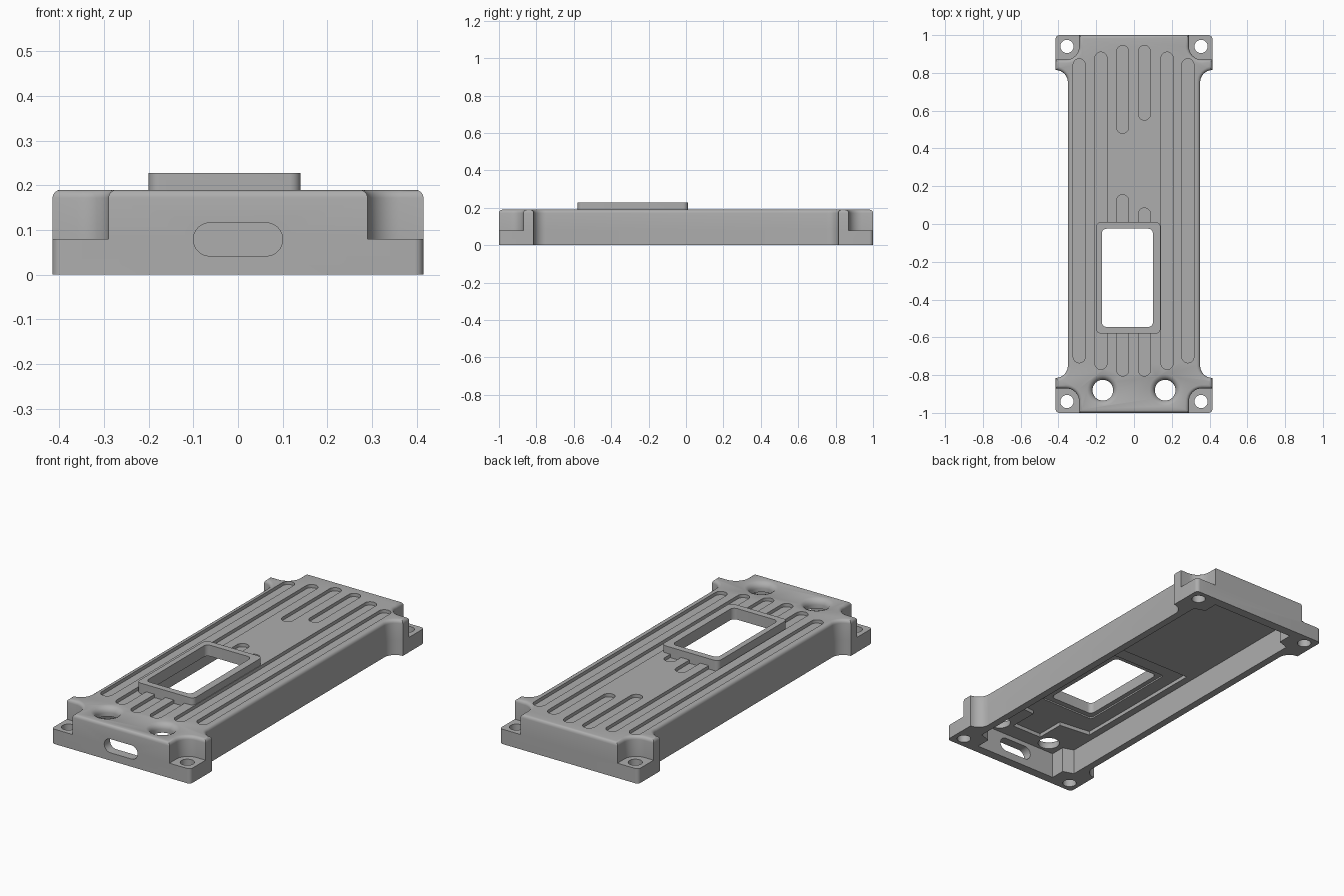
import bpy, bmesh
from math import sin, cos, pi, radians

if "Cube" in bpy.data.objects:
    bpy.data.objects.remove(bpy.data.objects["Cube"])

grey = bpy.data.materials.new("plain grey")
grey.use_nodes = True
grey.diffuse_color = (0.42, 0.42, 0.42, 1)
grey.node_tree.nodes["Principled BSDF"].inputs["Base Color"].default_value = grey.diffuse_color


def arc(cx, cy, r, start, end, n=8):
    """Points on a circular arc, angles in degrees."""
    angles = [radians(start + (end - start) * i / n) for i in range(n + 1)]
    return [(cx + r * cos(a), cy + r * sin(a)) for a in angles]


def rounded(x0, x1, y0, y1, r):
    """Rectangle outline with round corners; a full radius gives a slot."""
    corners = [(x1 - r, y1 - r), (x0 + r, y1 - r), (x0 + r, y0 + r), (x1 - r, y0 + r)]
    pts = []
    for i, (x, y) in enumerate(corners):
        pts += arc(x, y, r, 90 * i, 90 * i + 90)
    return pts


def four_way(quarter):
    """Mirror a quarter outline, ordered from the +x side to the +y end."""
    half = quarter + [(-x, y) for x, y in reversed(quarter)]
    return half + [(-x, -y) for x, y in half]


def prism(name, outlines, z0, z1, bevel=0, axis="z"):
    """Extrude outlines between two levels, with optional round top edges."""
    bm = bmesh.new()
    for pts in outlines:
        low, high = ([bm.verts.new((x, y, z)) for x, y in pts] for z in (z0, z1))
        bm.faces.new(low)
        bm.faces.new(high)
        for i in range(len(pts)):
            bm.faces.new((low[i - 1], low[i], high[i], high[i - 1]))
    bmesh.ops.remove_doubles(bm, verts=bm.verts, dist=0.0001)
    bmesh.ops.recalc_face_normals(bm, faces=bm.faces)
    if bevel:
        rim = [e for e in bm.edges if all(v.co.z > z1 - 0.001 for v in e.verts)]
        bmesh.ops.bevel(bm, geom=rim, offset=bevel, segments=4, profile=0.5, affect='EDGES')
    if axis == "y":
        for v in bm.verts:
            v.co = (v.co.x, v.co.z, v.co.y)
        bmesh.ops.recalc_face_normals(bm, faces=bm.faces)
    return finish(name, bm)


def finish(name, bm):
    mesh = bpy.data.meshes.new(name)
    bm.to_mesh(mesh)
    bm.free()
    mesh.materials.append(grey)
    ob = bpy.data.objects.new(name, mesh)
    bpy.context.collection.objects.link(ob)
    return ob


def turned(name, profile, centres, n=32):
    """Stacked rings following a (radius, height) profile."""
    bm = bmesh.new()
    for cx, cy in centres:
        rings = [[bm.verts.new((cx + r * cos(2 * pi * i / n), cy + r * sin(2 * pi * i / n), z))
                  for i in range(n)] for r, z in profile]
        bm.faces.new(rings[0])
        bm.faces.new(rings[-1])
        for a, b in zip(rings, rings[1:]):
            for i in range(n):
                bm.faces.new((a[i - 1], a[i], b[i], b[i - 1]))
    bmesh.ops.recalc_face_normals(bm, faces=bm.faces)
    return finish(name, bm)


def combine(target, tool, operation):
    """Apply a boolean and discard the tool."""
    mod = target.modifiers.new(tool.name, 'BOOLEAN')
    mod.object, mod.operation, mod.solver = tool, operation, 'EXACT'
    result = target.evaluated_get(bpy.context.evaluated_depsgraph_get())
    mesh = bpy.data.meshes.new_from_object(result)
    target.modifiers.clear()
    target.data = mesh
    bpy.data.objects.remove(tool)


# Cover: flanged base, then the notched upper body
TOP, FLANGE = 0.19, 0.08
flare = arc(0.415, 0.75, 0.065, 180, 90)
base = four_way(flare + arc(0.395, 0.98, 0.02, 0, 90))
upper = four_way(flare + [(0.415, 0.87)] + arc(0.36, 0.94, 0.07, 270, 180) + [(0.29, 1)])
cover = prism("cover", [base], 0, FLANGE)
combine(cover, prism("upper_body", [upper], FLANGE, TOP, bevel=0.018), 'UNION')

# Long round-ended grooves in the top
grooves = [(-0.29, -0.735, 0.875), (0.285, -0.735, 0.875),
           (-0.175, -0.77, 0.91), (0.175, -0.77, 0.91),
           (-0.06, 0.48, 0.945), (0.055, 0.55, 0.945),
           (-0.06, -0.1, 0.155), (0.055, -0.1, 0.085),
           (-0.06, -0.805, -0.5), (0.055, -0.805, -0.5)]
slots = [rounded(x - 0.032, x + 0.032, y0, y1, 0.0319) for x, y0, y1 in grooves]
combine(cover, prism("groove_cutter", slots, TOP - 0.018, 0.3), 'DIFFERENCE')

# Raised window frame
frame = rounded(-0.2, 0.14, -0.58, 0.01, 0.025)
combine(cover, prism("window_frame", [frame], 0.15, 0.228), 'UNION')

# Hollow underside with a stepped ceiling
cavity = four_way([(0.31, 0.85), (0.25, 0.87), (0.25, 0.95)])
combine(cover, prism("cavity_cutter", [cavity], -0.1, 0.14), 'DIFFERENCE')
pocket = [(-0.27, 0.1), (-0.27, -0.68), (-0.09, -0.7), (-0.09, -0.86),
          (0.09, -0.86), (0.09, -0.7), (0.27, -0.68), (0.27, 0.1)]
combine(cover, prism("pocket_cutter", [pocket], 0.05, 0.16), 'DIFFERENCE')
recess = rounded(-0.195, 0.135, -0.575, 0.005, 0.02)
combine(cover, prism("recess_cutter", [recess], 0.06, 0.168), 'DIFFERENCE')

# Window opening and front connector slot
window = rounded(-0.17, 0.1, -0.545, -0.025, 0.025)
combine(cover, prism("window_cutter", [window], -0.1, 0.4), 'DIFFERENCE')
port = rounded(-0.1, 0.1, 0.042, 0.116, 0.0369)
combine(cover, prism("port_cutter", [port], -1.1, -0.9, axis="y"), 'DIFFERENCE')

# Flared button holes and flange screw holes
flared = [(0.055, 0.07), (0.055, 0.16), (0.058, 0.172), (0.068, 0.184), (0.085, 0.191), (0.085, 0.25)]
combine(cover, turned("button_cutter", flared, [(-0.165, -0.88), (0.165, -0.88)]), 'DIFFERENCE')
screws = [(x, y) for x in (-0.355, 0.355) for y in (-0.94, 0.94)]
combine(cover, turned("screw_cutter", [(0.035, -0.1), (0.035, 0.3)], screws), 'DIFFERENCE')

# Smooth rounded areas, keep hard edges
bpy.ops.object.select_all(action='DESELECT')
cover.select_set(True)
bpy.context.view_layer.objects.active = cover
bpy.ops.object.shade_smooth_by_angle(angle=radians(30))
